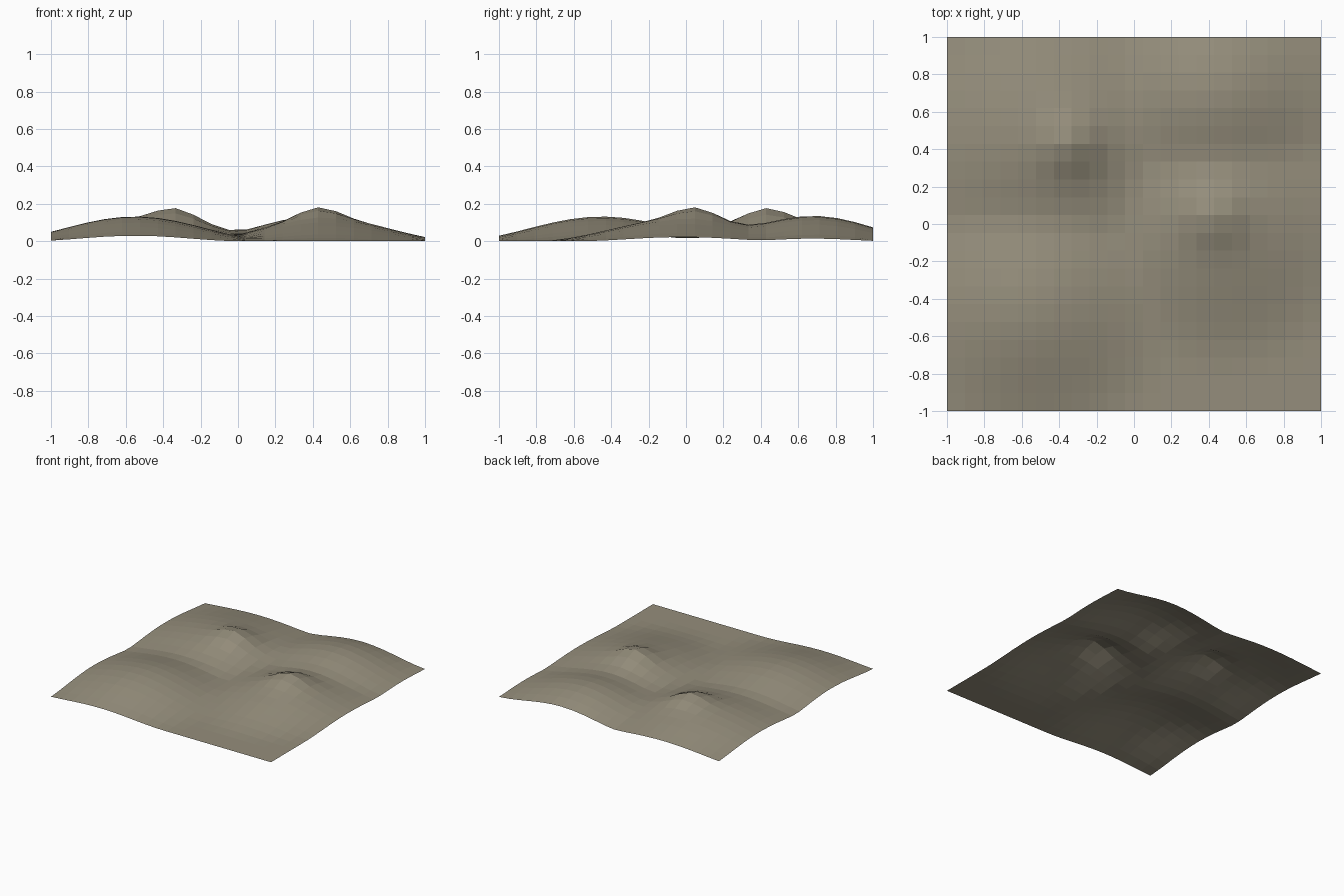
import bpy, bmesh
from math import cos, pi, exp, sqrt

if "Cube" in bpy.data.objects:
    bpy.data.objects.remove(bpy.data.objects["Cube"])

# broad hills: centre x, centre y, radius x, radius y, height
HILLS = [(-0.50, 0.48, 0.88, 0.85, 0.120),
         (0.47, -0.02, 0.74, 0.80, 0.120),
         (-0.55, -0.45, 0.78, 0.80, 0.132),
         (0.43, 0.68, 0.72, 0.68, 0.135)]
# sharp summits added on top: x, y, spread, height
SUMMITS = [(-0.333, 0.4286, 0.11, 0.068),
           (0.4286, 0.0476, 0.11, 0.064)]


def height(x, y):
    total = 0.0
    for cx, cy, rx, ry, h in HILLS:
        d = sqrt(((x - cx) / rx) ** 2 + ((y - cy) / ry) ** 2)
        if d < 1:
            total += (h * (0.5 + 0.5 * cos(pi * d))) ** 3
    z = total ** (1 / 3)
    for cx, cy, s, h in SUMMITS:
        z += h * exp(-((x - cx) ** 2 + (y - cy) ** 2) / (2 * s * s))
    return z


# terrain sheet: flat-shaded grid lifted by the height function
bm = bmesh.new()
bmesh.ops.create_grid(bm, x_segments=21, y_segments=21, size=1.0)
for v in bm.verts:
    v.co.z = height(v.co.x, v.co.y)
low = min(v.co.z for v in bm.verts)
for v in bm.verts:
    v.co.z -= low
mesh = bpy.data.meshes.new("hilly_ground")
bm.to_mesh(mesh)
bm.free()
ground = bpy.data.objects.new("hilly_ground", mesh)
bpy.context.collection.objects.link(ground)

mat = bpy.data.materials.new("earth")
mat.diffuse_color = (0.30, 0.27, 0.20, 1)
mat.use_nodes = True
mat.node_tree.nodes["Principled BSDF"].inputs["Base Color"].default_value = mat.diffuse_color
mesh.materials.append(mat)
